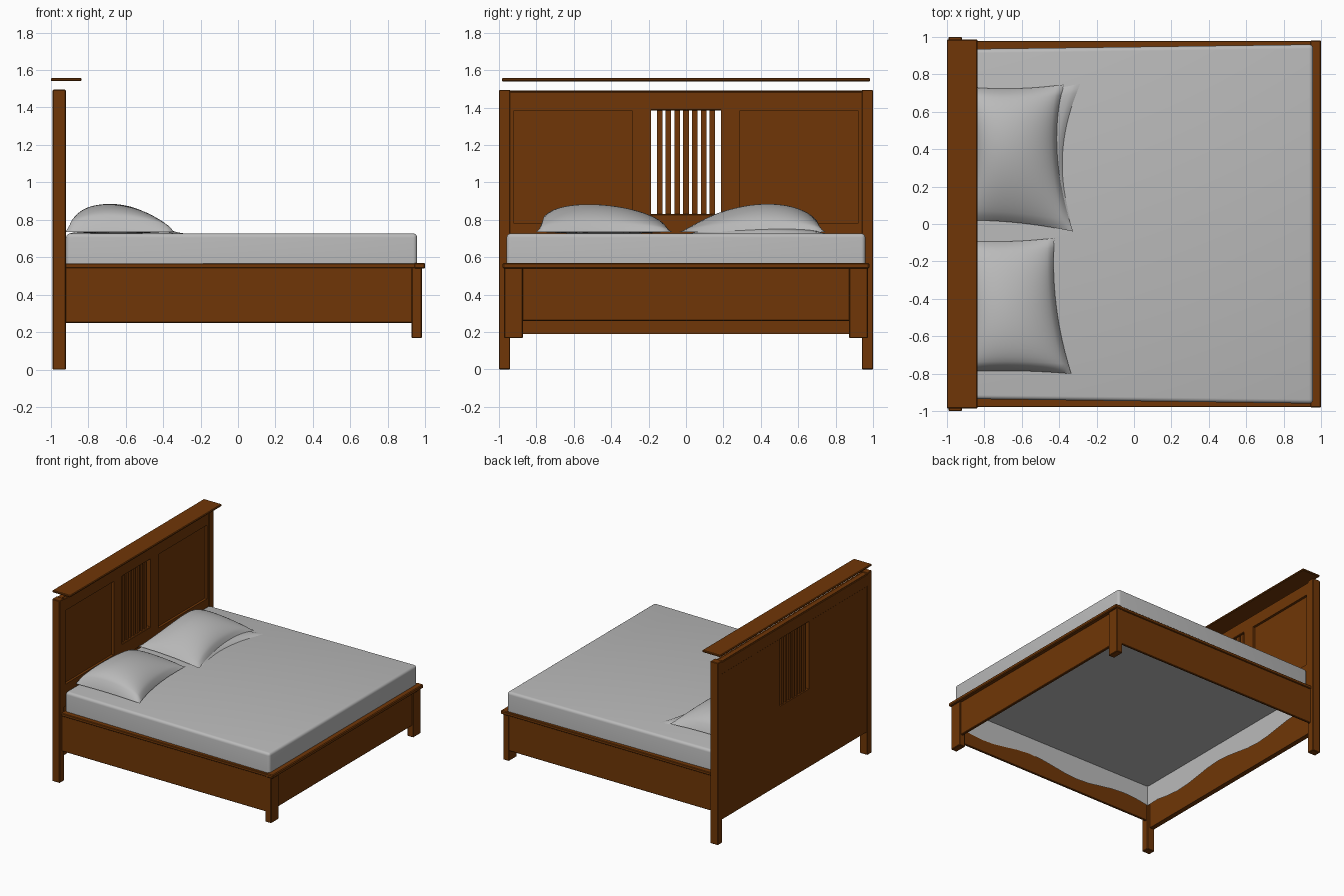
import bpy, bmesh, math
from mathutils import Vector

if "Cube" in bpy.data.objects:
    bpy.data.objects.remove(bpy.data.objects["Cube"])


def material(name, rgb):
    m = bpy.data.materials.new(name)
    m.diffuse_color = (*rgb, 1)
    m.use_nodes = True
    m.node_tree.nodes["Principled BSDF"].inputs["Base Color"].default_value = m.diffuse_color
    return m


WOOD = material("brown wood", (0.16, 0.037, 0.002))
LINEN = material("light grey linen", (0.49, 0.49, 0.49))


def finish(name, bm, mat, smooth=False):
    bmesh.ops.recalc_face_normals(bm, faces=bm.faces)
    me = bpy.data.meshes.new(name)
    bm.to_mesh(me)
    bm.free()
    me.materials.append(mat)
    ob = bpy.data.objects.new(name, me)
    bpy.context.collection.objects.link(ob)
    if smooth:
        bpy.context.view_layer.objects.active = ob
        ob.select_set(True)
        bpy.ops.object.shade_smooth_by_angle(angle=math.radians(50))
        ob.select_set(False)
    return ob


def box(name, x, y, z, bevel=0.004, mat=WOOD):
    bm = bmesh.new()
    bmesh.ops.create_cube(bm, size=1)
    for v in bm.verts:
        v.co = [r[0] + (c + 0.5) * (r[1] - r[0]) for r, c in zip((x, y, z), v.co)]
    if bevel:
        bmesh.ops.bevel(bm, geom=bm.edges[:], offset=bevel, segments=1, affect='EDGES')
    return finish(name, bm, mat)


def framed(name, x, outer, inner):
    """Upright board with a rectangular hole; rects are y0, y1, z0, z1."""
    bm = bmesh.new()
    rings = []
    for xx, r in ((x[0], outer), (x[1], outer), (x[1], inner), (x[0], inner)):
        y0, y1, z0, z1 = r
        rings.append([bm.verts.new((xx, a, b)) for a, b in
                      ((y0, z0), (y1, z0), (y1, z1), (y0, z1))])
    for i in range(4):
        a, b = rings[i], rings[(i + 1) % 4]
        for j in range(4):
            k = (j + 1) % 4
            bm.faces.new((a[j], a[k], b[k], b[j]))
    return finish(name, bm, WOOD)


# headboard: board with central opening, slats, raised frames, floating cap
framed("headboard_panel", (-0.985, -0.945), (-0.95, 0.95, 0.19, 1.49),
       (-0.187, 0.187, 0.83, 1.385))
for i in range(7):
    y = (i - 3) * 0.047
    box("headboard_slat", (-0.975, -0.94), (y - 0.015, y + 0.015), (0.825, 1.39), 0)
for s in (-1, 1):
    a, b = sorted((s * 0.187, s * 0.95))
    c, d = sorted((s * 0.29, s * 0.92))
    framed("headboard_frame", (-0.945, -0.925), (a, b, 0.60, 1.39), (c, d, 0.78, 1.385))
    box("headboard_post", (-0.99, -0.92), sorted((s * 0.94, s * 1.0)), (0, 1.495))
box("headboard_top_rail", (-0.99, -0.925), (-0.95, 0.95), (1.385, 1.485))
box("headboard_middle_rail", (-0.95, -0.925), (-0.187, 0.187), (0.72, 0.83))
box("headboard_cap", (-1.0, -0.835), (-0.985, 0.985), (1.54, 1.557), 0.005)

# side rails, their ledges and the short foot legs
for s in (-1, 1):
    box("side_rail", (-0.925, 0.95), sorted((s * 0.950, s * 0.968)), (0.25, 0.55))
    box("side_ledge", (-0.925, 0.965), sorted((s * 0.922, s * 0.978)), (0.542, 0.567))
    box("foot_leg", (0.928, 0.982), sorted((s * 0.872, s * 0.972)), (0.168, 0.55))

# footboard and its ledge
box("footboard", (0.945, 0.968), (-0.88, 0.88), (0.26, 0.55))
box("foot_ledge", (0.94, 1.0), (-0.98, 0.98), (0.54, 0.57), 0.006)

# mattress: rounded box a little narrower at the head, bulging past the rails' inside
bm = bmesh.new()
bmesh.ops.create_cube(bm, size=1)
for v in bm.verts:
    head = v.co.x < 0
    v.co = (-0.918 if head else 0.957,
            math.copysign(0.934 if head else 0.959, v.co.y),
            0.727 if v.co.z > 0 else 0.535)
edges = [e for e in bm.edges if max(v.co.z for v in e.verts) > 0.6]
bmesh.ops.bevel(bm, geom=edges, offset=0.022, segments=4, profile=0.5, affect='EDGES')
finish("mattress", bm, LINEN, True)

# cloth skirt hanging inside the rails, with an uneven hem
bm = bmesh.new()
corners = [(-0.918, -0.934), (0.94, -0.946), (0.94, 0.946), (-0.918, 0.934)]
rim = []
for k in range(4):
    a, b = Vector(corners[k]), Vector(corners[(k + 1) % 4])
    rim += [a.lerp(b, t / 16) for t in range(16)]
top = [bm.verts.new((p.x, p.y, 0.54)) for p in rim]
hem = [bm.verts.new((p.x, p.y, 0.37 + 0.025 * math.sin(i * 0.8))) for i, p in enumerate(rim)]
for i in range(len(rim)):
    j = (i + 1) % len(rim)
    bm.faces.new((top[i], top[j], hem[j], hem[i]))
finish("mattress_skirt", bm, LINEN)


def pillow(name, corners, bow, base, height, skew, n=28):
    """Cushion over four corners (head-, head+, foot+, foot-) with hollow edges."""
    bm = bmesh.new()
    hm, hp, fp, fm = [Vector(c) for c in corners]

    def point(i, j, top):
        u, v = i / n, j / n
        p = (hm * (1 - u) + fm * u) * (1 - v) + (hp * (1 - u) + fp * u) * v
        eu, ev = 4 * u * (1 - u), 4 * v * (1 - v)
        x = p.x - bow * (2 * u - 1) * ev
        y = p.y - bow * 0.3 * (2 * v - 1) * eu
        # the crown sits nearer the headboard and toward one side
        us, vs = u ** 0.75, v ** skew
        puff = (16 * us * (1 - us) * vs * (1 - vs)) ** 0.52
        z = base + (height * puff if top else -0.012 * eu * ev)
        return x, y, z

    for top in (True, False):
        g = [[bm.verts.new(point(i, j, top)) for j in range(n + 1)] for i in range(n + 1)]
        for i in range(n):
            for j in range(n):
                bm.faces.new((g[i][j], g[i + 1][j], g[i + 1][j + 1], g[i][j + 1]))
    bmesh.ops.remove_doubles(bm, verts=bm.verts, dist=0.0005)
    return finish(name, bm, LINEN, True)


# two pillows, plus a flat one peeking out beneath the back one
pillow("back_pillow", ((-0.92, 0.02), (-0.92, 0.735), (-0.375, 0.745), (-0.325, -0.04)),
       0.055, 0.736, 0.149, 1.35)
pillow("front_pillow", ((-0.92, -0.79), (-0.92, -0.09), (-0.425, -0.075), (-0.335, -0.80)),
       0.035, 0.736, 0.147, 0.72)
pillow("under_pillow", ((-0.90, 0.05), (-0.90, 0.69), (-0.28, 0.755), (-0.33, 0.01)),
       0.075, 0.726, 0.05, 1.0)
